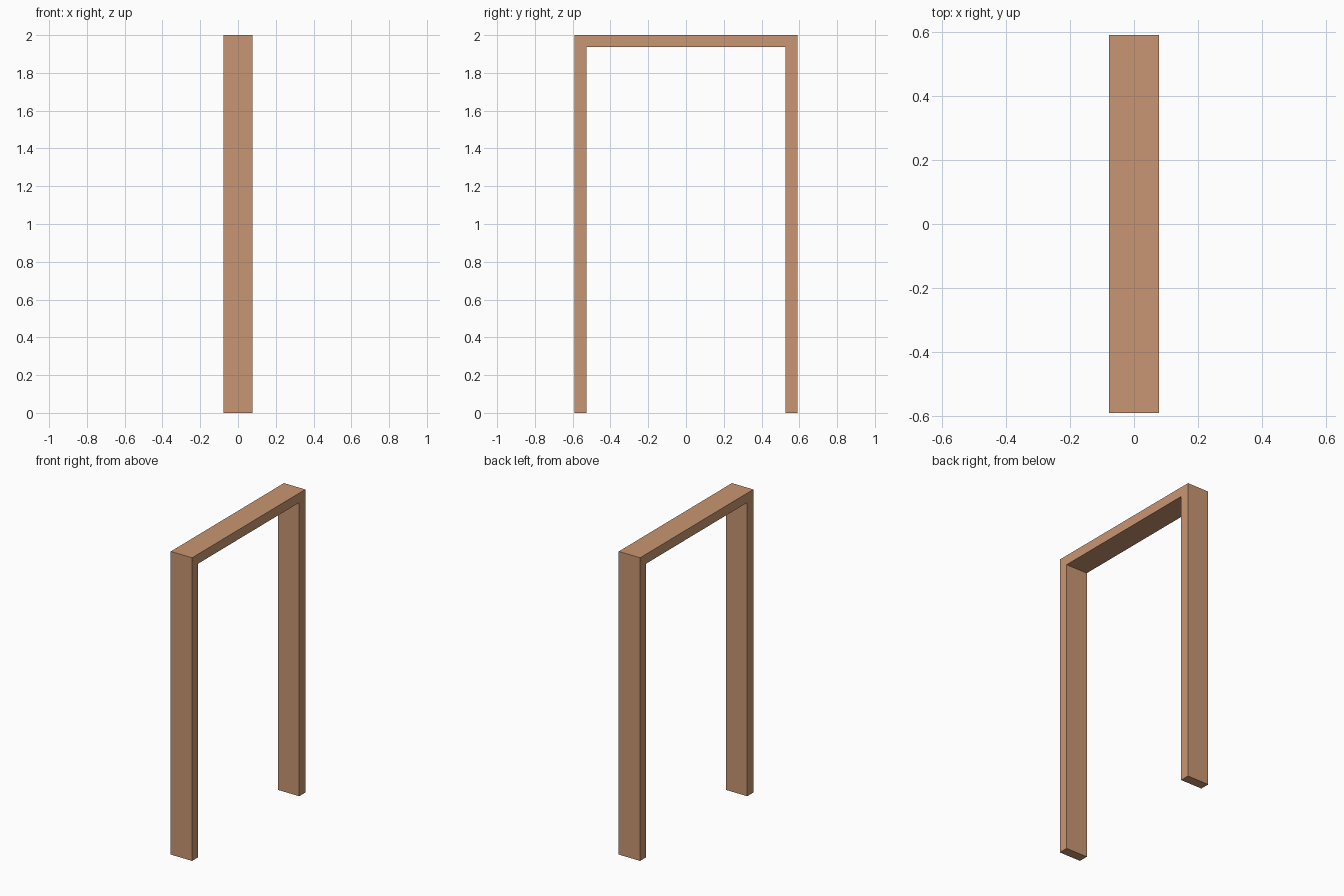
import bpy
import bmesh

if "Cube" in bpy.data.objects:
    bpy.data.objects.remove(bpy.data.objects["Cube"])

HALF_WIDTH = 0.078   # x half depth of the boards
HALF_SPAN = 0.59     # y half width of the frame
HEIGHT = 2.0
THICK = 0.063

wood = bpy.data.materials.new("light wood")
wood.diffuse_color = (0.584, 0.305, 0.171, 1.0)
wood.use_nodes = True
wood.node_tree.nodes["Principled BSDF"].inputs["Base Color"].default_value = wood.diffuse_color

# Upside-down U outline in the YZ plane, extruded along x
inner, under = HALF_SPAN - THICK, HEIGHT - THICK
outline = [(-HALF_SPAN, 0), (-inner, 0), (-inner, under), (inner, under),
           (inner, 0), (HALF_SPAN, 0), (HALF_SPAN, HEIGHT), (-HALF_SPAN, HEIGHT)]

bm = bmesh.new()
face = bm.faces.new([bm.verts.new((-HALF_WIDTH, y, z)) for y, z in outline])
side = bmesh.ops.extrude_face_region(bm, geom=[face])
moved = [v for v in side["geom"] if isinstance(v, bmesh.types.BMVert)]
bmesh.ops.translate(bm, verts=moved, vec=(2 * HALF_WIDTH, 0, 0))
bmesh.ops.recalc_face_normals(bm, faces=bm.faces)

# Door frame: two posts and a lintel in one piece
mesh = bpy.data.meshes.new("door_frame")
bm.to_mesh(mesh)
bm.free()
mesh.materials.append(wood)
bpy.context.collection.objects.link(bpy.data.objects.new("door_frame", mesh))
